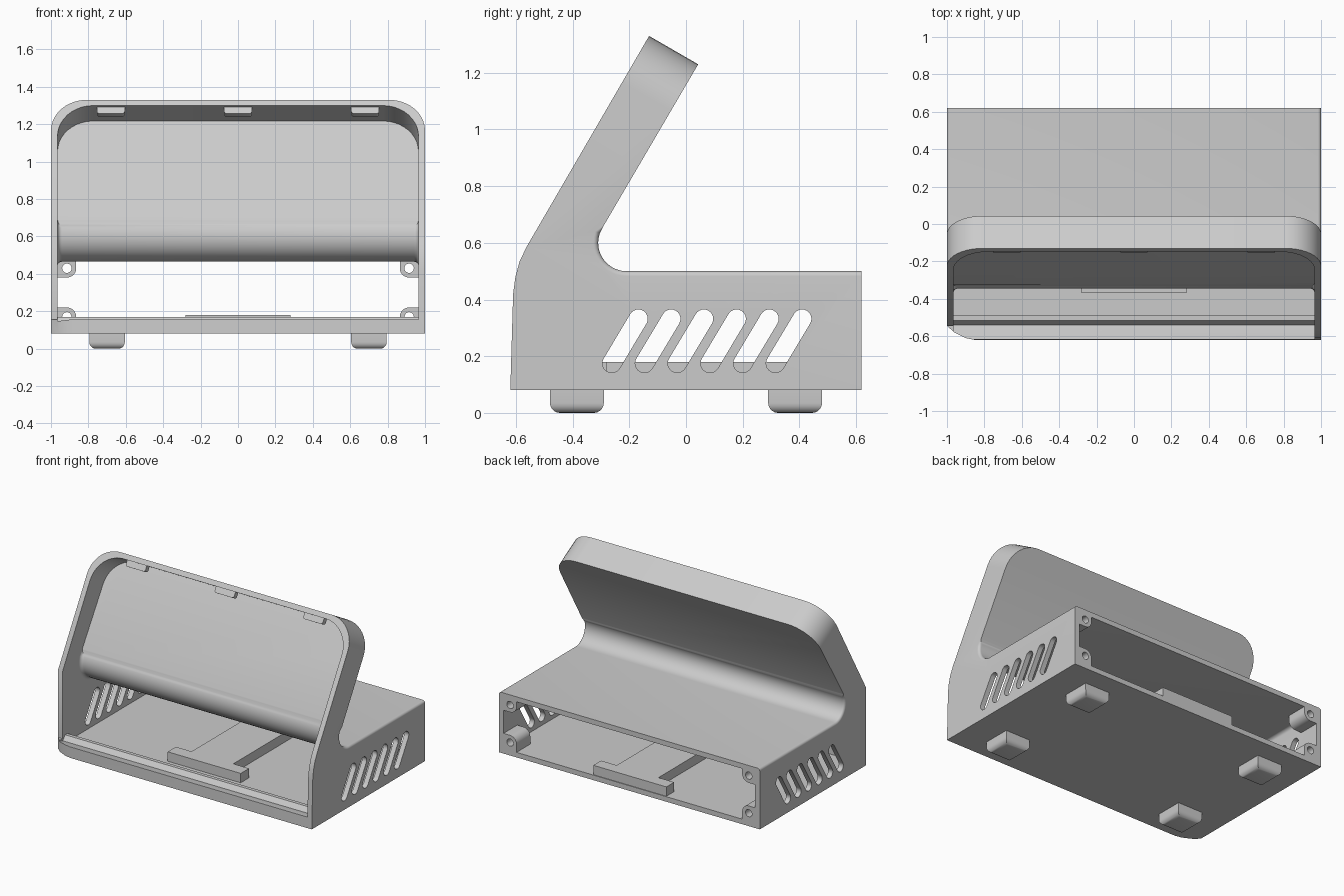
import bpy, bmesh
from math import sin, cos, pi, radians
from mathutils import Vector

if "Cube" in bpy.data.objects:
    bpy.data.objects.remove(bpy.data.objects["Cube"])

grey = bpy.data.materials.new("light_grey_plastic")
grey.use_nodes = True
grey.diffuse_color = (0.6, 0.6, 0.6, 1)
grey.node_tree.nodes["Principled BSDF"].inputs["Base Color"].default_value = (0.6, 0.6, 0.6, 1)

UP = Vector((0, 0.5, 0.866))       # along the leaning panel
BACK = Vector((0, 0.866, -0.5))    # through the leaning panel
WALL = 0.035


def finish(bm, name):
    bmesh.ops.recalc_face_normals(bm, faces=bm.faces)
    mesh = bpy.data.meshes.new(name)
    bm.to_mesh(mesh)
    bm.free()
    mesh.materials.append(grey)
    ob = bpy.data.objects.new(name, mesh)
    bpy.context.collection.objects.link(ob)
    return ob


def prism(points, axis, lo, hi):
    """Extrude a 2D outline along one axis."""
    def place(p, d):
        return {"x": (d, p[0], p[1]), "y": (p[0], d, p[1]), "z": (p[0], p[1], d)}[axis]
    bm = bmesh.new()
    face = bm.faces.new([bm.verts.new(place(p, lo)) for p in points])
    moved = bmesh.ops.extrude_face_region(bm, geom=[face])["geom"]
    shift = Vector(place((0, 0), hi - lo))
    bmesh.ops.translate(bm, vec=shift, verts=[v for v in moved if isinstance(v, bmesh.types.BMVert)])
    bmesh.ops.recalc_face_normals(bm, faces=bm.faces)
    return bm


def rect(x0, x1, y0, y1):
    return [(x0, y0), (x1, y0), (x1, y1), (x0, y1)]


def bevel(bm, edges, size, segments):
    bmesh.ops.bevel(bm, geom=edges, offset=size, segments=segments, profile=0.5,
                    affect="EDGES", clamp_overlap=True)
    bmesh.ops.recalc_face_normals(bm, faces=bm.faces)


def activate(ob):
    bpy.ops.object.select_all(action="DESELECT")
    ob.select_set(True)
    bpy.context.view_layer.objects.active = ob


def cut(ob, cutter):
    activate(ob)
    cutter.hide_render = True
    mod = ob.modifiers.new("cut", "BOOLEAN")
    mod.operation = "DIFFERENCE"
    mod.solver = "EXACT"
    mod.object = cutter
    bpy.ops.object.modifier_apply(modifier=mod.name)
    bpy.data.objects.remove(cutter)


def smooth(ob):
    activate(ob)
    bpy.ops.object.shade_smooth_by_angle(angle=radians(32))


def rear_outline(inset, roof_end):
    """Back of the leaning panel, the fillet and the roof of the base."""
    corner = Vector((0, 0.043, 1.23)) - inset * (BACK + UP)
    arc = [(-0.21 + (0.1 + inset) * cos(radians(a)), 0.6 + (0.1 + inset) * sin(radians(a)))
           for a in range(150, 271, 10)]
    return corner, [(corner.y, corner.z)] + arc + [(roof_end, 0.5 - inset)]


def housing(outline, corner, half, roof_end, edge_round):
    """Side outline extruded sideways, with round panel corners and rear edges."""
    bm = prism(outline, "x", -half, half)
    top = [e for e in bm.edges if abs(e.verts[0].co.x - e.verts[1].co.x) < 1e-5
           and any((v.co.yz - corner.yz).length < 1e-4 for v in e.verts)
           and abs((e.verts[0].co - e.verts[1].co).normalized().dot(BACK)) > 0.99]
    bevel(bm, top, 0.19, 10)

    def is_rear(f):
        c, n = f.calc_center_median(), f.normal
        return (abs(n.x) < 0.01 and c.z < 1.1 and c.z > 0.4 and c.y < roof_end - 0.01
                and n.y > -0.1 and n.z > -0.6)
    rim = [e for e in bm.edges if len(e.link_faces) == 2
           and is_rear(e.link_faces[0]) != is_rear(e.link_faces[1])
           and not all(abs(v.co.y - roof_end) < 1e-4 for v in e.verts)]
    bevel(bm, rim, edge_round, 6)
    return bm


# Outer shell
corner, rear = rear_outline(0, 0.62)
front = [(0.62, 0.08), (-0.62, 0.08), (-0.61, 0.42), (-0.602, 0.48), (-0.587, 0.535),
         (-0.562, 0.587)]
tip = corner - BACK * 0.2
shell = finish(housing(rear + front + [(tip.y, tip.z)], corner, 1, 0.62, 0.05), "shell")

# Hollow interior, with a groove and ridge along the front sill
corner, rear = rear_outline(WALL, 0.8)
sill = [(0.8, 0.115), (-0.49, 0.115), (-0.49, 0.17), (-0.515, 0.17), (-0.54, 0.138),
        (-0.61, 0.155), (-0.8, 0.155), (-0.8, 0.9)]
tip = corner - BACK * 0.4
cut(shell, finish(housing(rear + sill + [(tip.y, tip.z)], corner, 1 - WALL, 0.8, 0.025), "cavity"))

# Slanted vent slots through both sides
for i in range(6):
    y = -0.262 + 0.1155 * i
    ends = [(y + 0.033 * cos(radians(a)), 0.175 + 0.033 * sin(radians(a))) for a in range(150, 331, 15)]
    ends += [(y + 0.094 + 0.033 * cos(radians(a)), 0.332 + 0.033 * sin(radians(a)))
             for a in range(-30, 151, 15)]
    cut(shell, finish(prism(ends, "x", -1.2, 1.2), "slot"))

# Shortened right wall and clipped front corner
cut(shell, finish(prism(rect(-1.1, -0.96, -0.8, -0.545), "z", 0.155, 0.8), "wall_trim"))
clip = [(-1.2, -0.545), (-1, -0.545), (-0.96, -0.58), (-0.9, -0.61), (-0.85, -0.62),
        (-0.85, -0.8), (-1.2, -0.8)]
cut(shell, finish(prism(clip, "z", 0, 0.2), "corner_clip"))
smooth(shell)

# Screw bosses in the corners of the rear opening
for side, sx in (("left", 1), ("right", -1)):
    for level, cz, wall_z in (("lower", 0.17, 0.1), ("upper", 0.43, 0.48)):
        s = 1 if wall_z > cz else -1
        arc = [(sx * (0.915 + 0.05 * cos(a * pi / 16)), cz + s * 0.05 * sin(a * pi / 16))
               for a in range(16, 25)]
        outline = arc + [(sx * 0.98, cz - s * 0.05), (sx * 0.98, wall_z), (sx * 0.865, wall_z)]
        boss = finish(prism(outline, "y", 0.47, 0.62), f"{level}_{side}_screw_boss")
        hole = [(sx * 0.915 + 0.025 * cos(a * pi / 12), cz + 0.025 * sin(a * pi / 12)) for a in range(24)]
        cut(boss, finish(prism(hole, "y", 0.4, 0.7), "hole"))
        smooth(boss)

# Raised mounting plate on the floor: two end bars and a narrower middle
plate = [(0.28, -0.37), (0.28, -0.28), (0.16, -0.28), (0.16, 0.53), (0.28, 0.53), (0.28, 0.615)]
plate += [(-x, y) for x, y in reversed(plate)]
finish(prism(plate, "z", 0.11, 0.18), "mounting_plate")

# Retaining tabs under the top rim
for name, x in (("right", -0.68), ("middle", 0), ("left", 0.68)):
    bm = prism(rect(x - 0.075, x + 0.075, -0.04, 0.01), "y", 0.015, 0.05)
    low = [e for e in bm.edges if all(v.co.z < 0 for v in e.verts)
           and abs(e.verts[0].co.y - e.verts[1].co.y) > 0.01]
    bevel(bm, low, 0.015, 4)
    origin = corner - BACK * (0.2 - WALL)
    for v in bm.verts:
        v.co = Vector((v.co.x, 0, 0)) + origin + BACK * v.co.y + UP * v.co.z
    smooth(finish(bm, f"{name}_retaining_tab"))

# Feet
for depth, y in (("front", -0.385), ("rear", 0.385)):
    for side, x in (("left", 0.7), ("right", -0.7)):
        bm = prism(rect(x - 0.095, x + 0.095, y - 0.095, y + 0.095), "z", 0, 0.09)
        bevel(bm, [e for e in bm.edges if all(v.co.z < 0.01 for v in e.verts)], 0.035, 5)
        smooth(finish(bm, f"{depth}_{side}_foot"))
